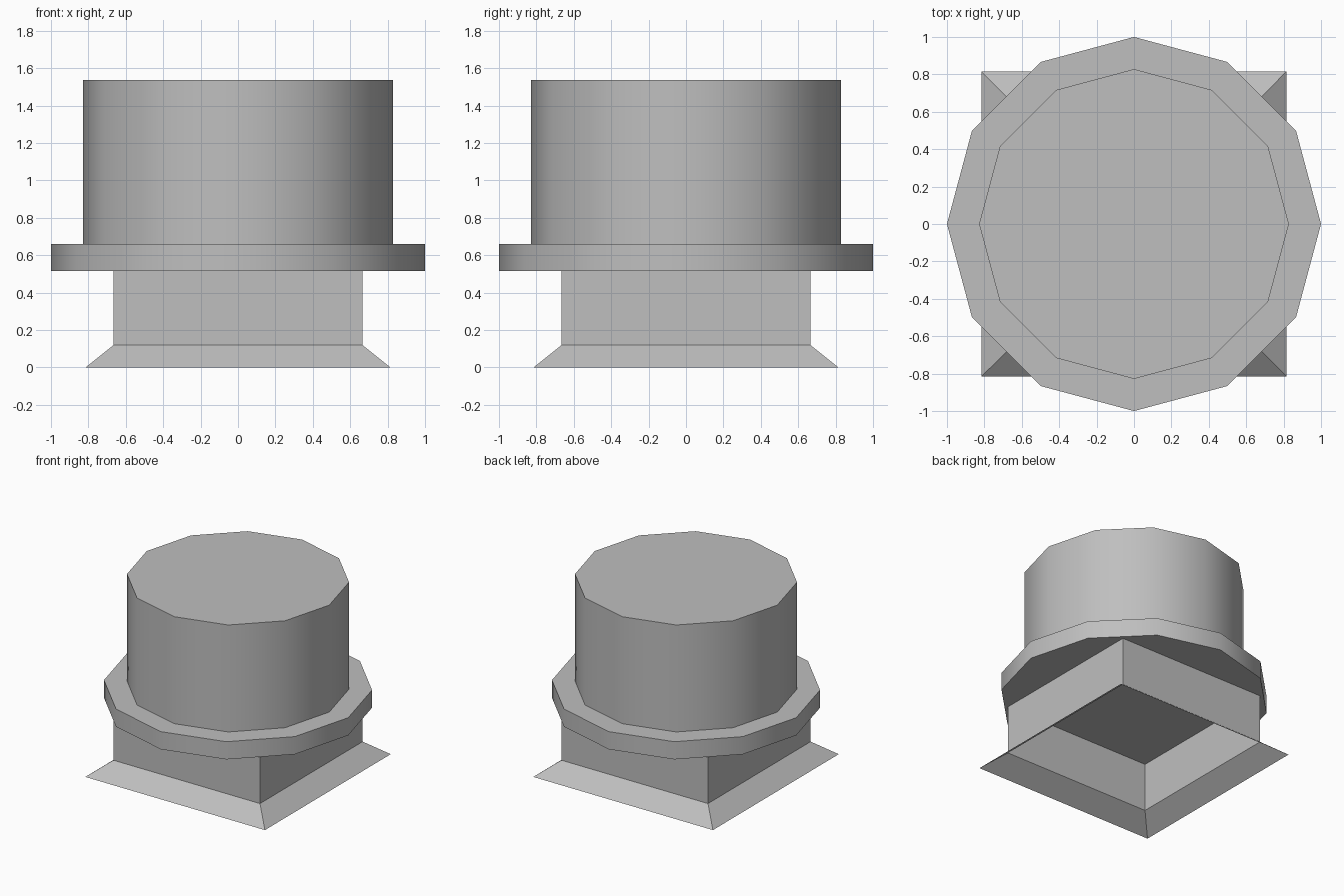
import bpy, bmesh, math

if "Cube" in bpy.data.objects:
    bpy.data.objects.remove(bpy.data.objects["Cube"])

grey = bpy.data.materials.new("plain grey")
grey.diffuse_color = (0.52, 0.52, 0.52, 1)
grey.use_nodes = True
grey.node_tree.nodes["Principled BSDF"].inputs["Base Color"].default_value = grey.diffuse_color


def shell(name, sides, turn, profile, cap_bottom=False, cap_top=False):
    """Stack rings of (radius, z) and bridge them into a thin shell."""
    bm = bmesh.new()
    rings = []
    for r, z in profile:
        rings.append([bm.verts.new((r * math.cos(turn + i * math.tau / sides),
                                    r * math.sin(turn + i * math.tau / sides), z))
                      for i in range(sides)])
    for a, b in zip(rings, rings[1:]):
        for i in range(sides):
            j = (i + 1) % sides
            bm.faces.new((a[i], a[j], b[j], b[i]))
    if cap_bottom:
        bm.faces.new(rings[0][::-1])
    if cap_top:
        bm.faces.new(rings[-1])
    mesh = bpy.data.meshes.new(name)
    bm.to_mesh(mesh)
    bm.free()
    mesh.materials.append(grey)
    ob = bpy.data.objects.new(name, mesh)
    bpy.context.collection.objects.link(ob)
    # smooth round the drum, sharp at rims and square corners
    bpy.ops.object.select_all(action='DESELECT')
    ob.select_set(True)
    bpy.context.view_layer.objects.active = ob
    bpy.ops.object.shade_smooth_by_angle(angle=math.radians(40))
    return ob


# square base with flared skirt, open underneath
D = math.sqrt(2)
shell("square_base", 4, math.pi / 4,
      [(0.815 * D, 0), (0.665 * D, 0.12), (0.665 * D, 0.515)])

# wide flange and the drum above it
shell("flange_and_drum", 12, 0,
      [(1.0, 0.515), (1.0, 0.66), (0.828, 0.66), (0.828, 1.537)],
      cap_bottom=True, cap_top=True)
